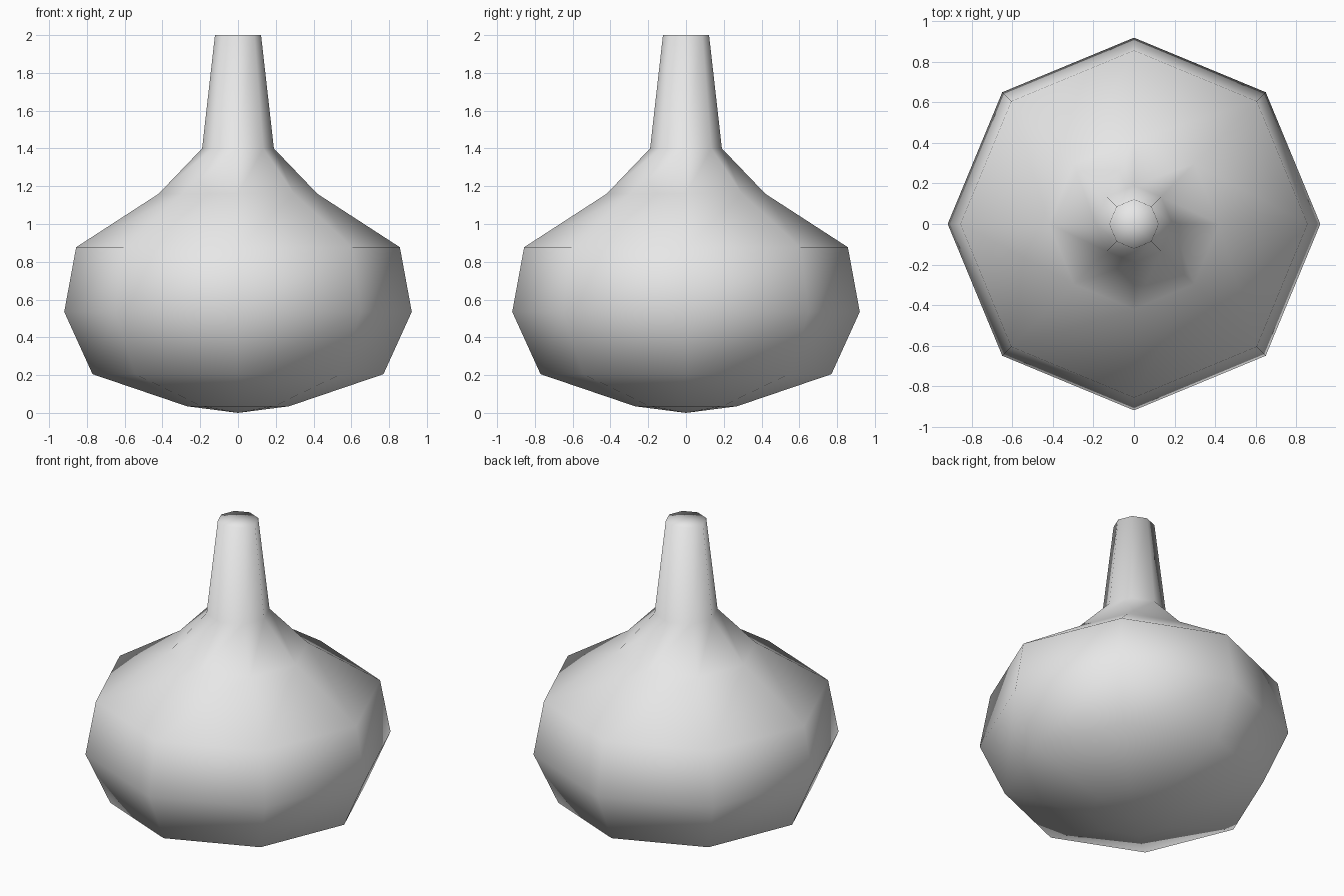
import bpy, bmesh, math

cube = bpy.data.objects.get("Cube")
if cube:
    bpy.data.objects.remove(cube, do_unlink=True)

SIDES = 8

# One plain grey
grey = bpy.data.materials.new("plain_grey")
grey.use_nodes = True
colour = (0.8, 0.8, 0.8, 1.0)
grey.diffuse_color = colour
grey.node_tree.nodes["Principled BSDF"].inputs["Base Color"].default_value = colour


def lathe(name, profile, sides):
    """Turn a (radius, height) profile that starts and ends on the axis."""
    bm = bmesh.new()
    rings = []
    for radius, z in profile:
        if radius == 0:
            rings.append([bm.verts.new((0, 0, z))] * sides)
        else:
            angles = [math.tau * i / sides for i in range(sides)]
            rings.append([bm.verts.new((radius * math.cos(a), radius * math.sin(a), z))
                          for a in angles])
    for low, high in zip(rings, rings[1:]):
        for i in range(sides):
            j = (i + 1) % sides
            corners = [low[i], low[j], high[j], high[i]]
            bm.faces.new(list(dict.fromkeys(corners)))
    bmesh.ops.recalc_face_normals(bm, faces=bm.faces)
    for face in bm.faces:
        face.smooth = True
    mesh = bpy.data.meshes.new(name)
    bm.to_mesh(mesh)
    bm.free()
    mesh.materials.append(grey)
    obj = bpy.data.objects.new(name, mesh)
    bpy.context.collection.objects.link(obj)
    return obj


# Round belly, sloping shoulder and tapered neck with a flat capped top
profile = [
    (0, 0), (0.27, 0.035), (0.77, 0.205), (0.92, 0.535), (0.857, 0.877),
    (0.42, 1.16), (0.19, 1.4), (0.122, 2), (0, 2),
]
lathe("bottle", profile, SIDES)
